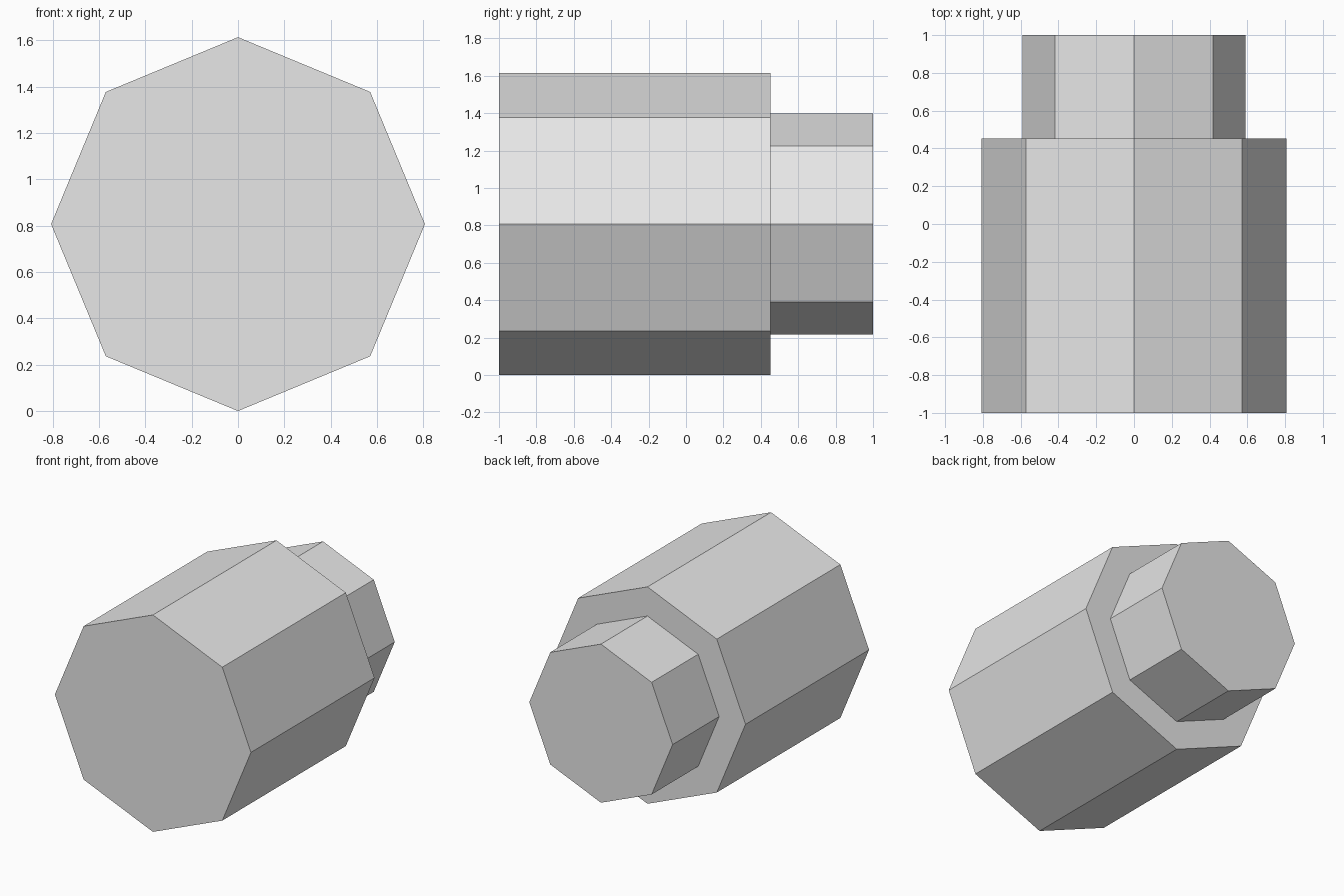
import bpy
import bmesh
from math import sin, cos, tau

cube = bpy.data.objects.get("Cube")
if cube:
    bpy.data.objects.remove(cube, do_unlink=True)

SIDES = 8
BODY_R, NECK_R = 0.807, 0.59
FRONT, STEP, BACK = -1.0, 0.453, 1.0

grey = bpy.data.materials.new("light grey")
grey.use_nodes = True
colour = (0.8, 0.8, 0.8, 1)
grey.diffuse_color = colour
grey.node_tree.nodes["Principled BSDF"].inputs["Base Color"].default_value = colour


def ring(bm, radius, y):
    """Octagon with a corner at the top, centred on the body axis."""
    angles = [tau * i / SIDES for i in range(SIDES)]
    return [bm.verts.new((radius * sin(a), y, BODY_R + radius * cos(a))) for a in angles]


# Stepped octagonal barrel: wide body, flat shoulder, narrow rear neck
bm = bmesh.new()
profile = [(BODY_R, FRONT), (BODY_R, STEP), (NECK_R, STEP), (NECK_R, BACK)]
rings = [ring(bm, r, y) for r, y in profile]
for a, b in zip(rings, rings[1:]):
    for i in range(SIDES):
        j = (i + 1) % SIDES
        bm.faces.new((a[i], a[j], b[j], b[i]))

# End caps
bm.faces.new(rings[0])
bm.faces.new(rings[-1])
bmesh.ops.recalc_face_normals(bm, faces=bm.faces)

mesh = bpy.data.meshes.new("stepped_barrel")
bm.to_mesh(mesh)
bm.free()
mesh.materials.append(grey)
barrel = bpy.data.objects.new("stepped_barrel", mesh)
bpy.context.collection.objects.link(barrel)
